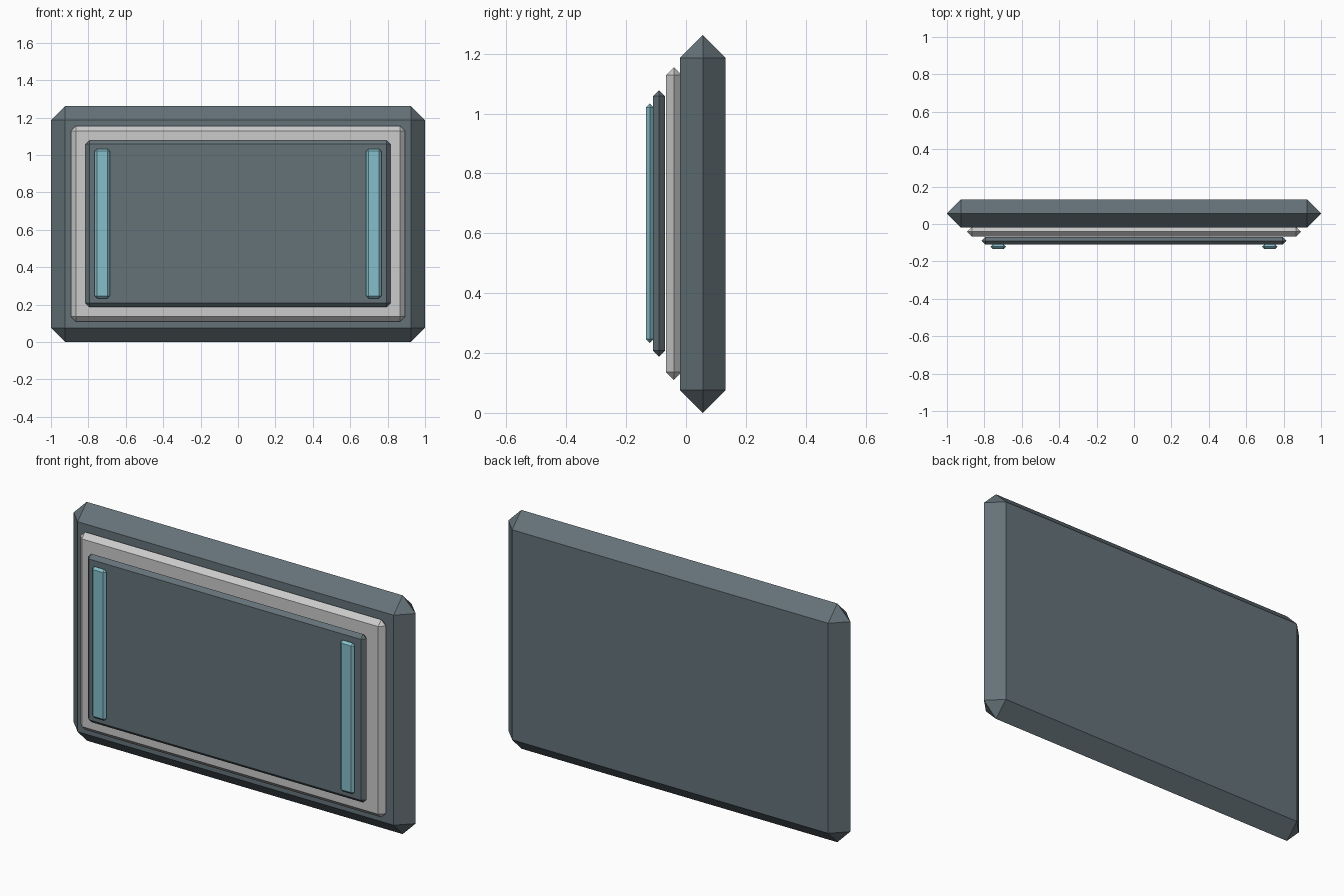
import bpy, bmesh
from mathutils import Vector

if "Cube" in bpy.data.objects:
    bpy.data.objects.remove(bpy.data.objects["Cube"])


def material(name, color):
    m = bpy.data.materials.new(name)
    m.diffuse_color = (*color, 1)
    m.use_nodes = True
    m.node_tree.nodes["Principled BSDF"].inputs["Base Color"].default_value = m.diffuse_color
    return m


def chamfered_plate(name, lo, hi, mat):
    """Box whose chamfer spans half its depth, so the rim comes to a ridge."""
    lo, hi = Vector(lo), Vector(hi)
    size, centre = hi - lo, (lo + hi) / 2
    bm = bmesh.new()
    bmesh.ops.create_cube(bm, size=1)
    for v in bm.verts:
        v.co = Vector(a * b for a, b in zip(v.co, size)) + centre
    bmesh.ops.bevel(bm, geom=bm.edges[:], offset=size.y * 0.4999, segments=1,
                    affect='EDGES', clamp_overlap=True)
    bmesh.ops.remove_doubles(bm, verts=bm.verts[:], dist=0.0005)
    bmesh.ops.recalc_face_normals(bm, faces=bm.faces[:])
    me = bpy.data.meshes.new(name)
    bm.to_mesh(me)
    bm.free()
    me.materials.append(mat)
    ob = bpy.data.objects.new(name, me)
    bpy.context.collection.objects.link(ob)
    return ob


slate = material("slate", (0.13, 0.17, 0.19))
pale = material("pale_grey", (0.62, 0.63, 0.62))
cyan = material("cyan", (0.24, 0.52, 0.60))

# Thick backing slab, then stepped plates toward the front
chamfered_plate("backing_slab", (-1, -0.02, 0), (1, 0.132, 1.262), slate)
chamfered_plate("trim_plate", (-0.893, -0.067, 0.11), (0.893, -0.014, 1.155), pale)
chamfered_plate("front_panel", (-0.815, -0.11, 0.188), (0.815, -0.07, 1.078), slate)

# Pair of upright strips
for side, x in (("left", -0.726), ("right", 0.726)):
    chamfered_plate(side + "_strip", (x - 0.041, -0.133, 0.234),
                    (x + 0.041, -0.109, 1.033), cyan)
